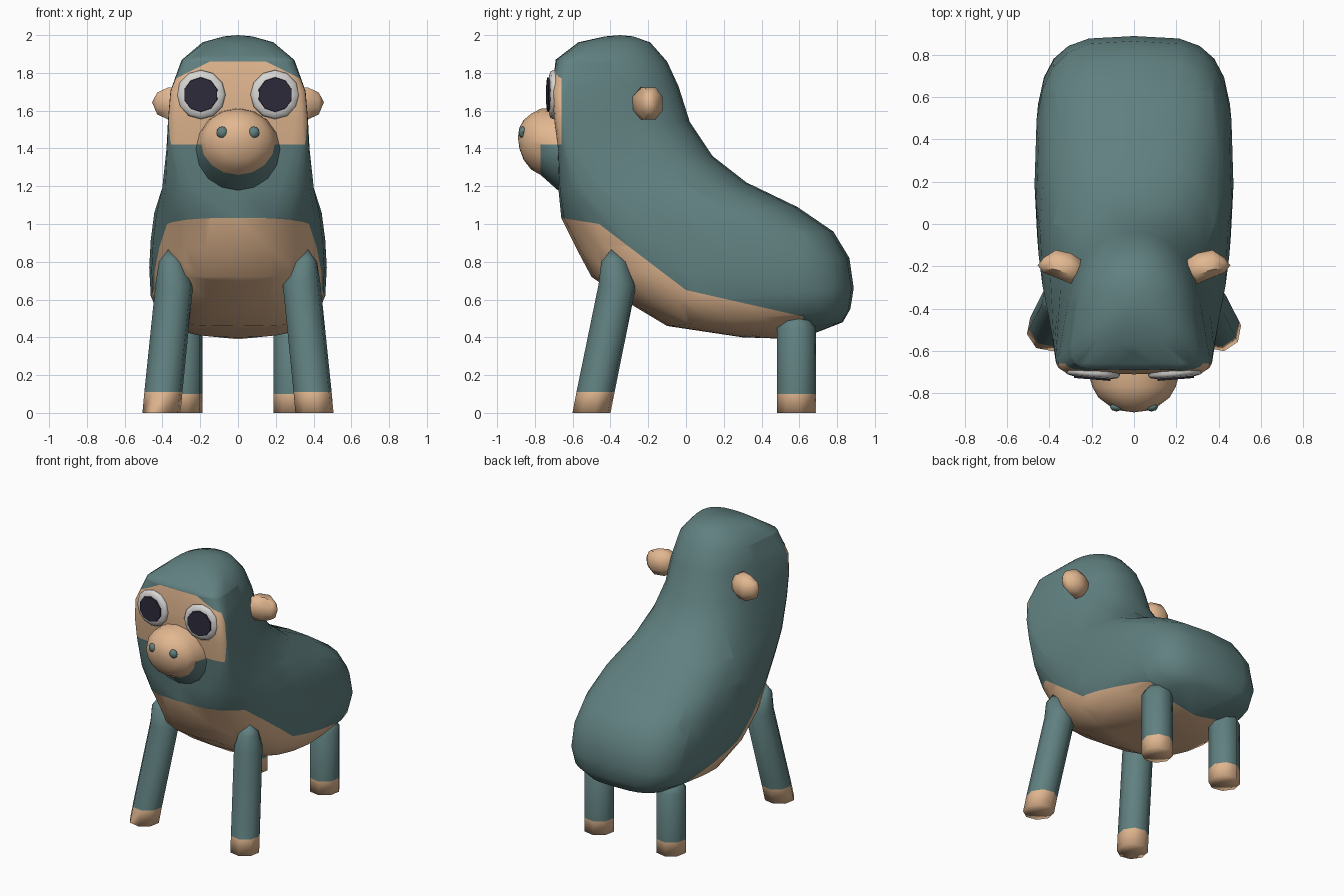
import bpy, bmesh, math
from mathutils import Vector, Matrix

if "Cube" in bpy.data.objects:
    bpy.data.objects.remove(bpy.data.objects["Cube"])

def material(name, rgb):
    m = bpy.data.materials.new(name)
    m.diffuse_color = (*rgb, 1)
    m.use_nodes = True
    m.node_tree.nodes["Principled BSDF"].inputs["Base Color"].default_value = m.diffuse_color
    return m

TEAL = material("teal fur", (0.118, 0.215, 0.215))
TAN = material("tan skin", (0.76, 0.475, 0.28))
WHITE = material("eye white", (0.68, 0.67, 0.65))
DARK = material("dark pupil", (0.027, 0.024, 0.045))

def finish(name, bm, mats, angle=50):
    bmesh.ops.recalc_face_normals(bm, faces=bm.faces[:])
    mesh = bpy.data.meshes.new(name)
    bm.to_mesh(mesh)
    bm.free()
    for m in mats:
        mesh.materials.append(m)
    ob = bpy.data.objects.new(name, mesh)
    bpy.context.collection.objects.link(ob)
    bpy.ops.object.select_all(action='DESELECT')
    bpy.context.view_layer.objects.active = ob
    ob.select_set(True)
    bpy.ops.object.shade_smooth_by_angle(angle=math.radians(angle))
    return ob

def loft(bm, rings, start, end):
    """Skin closed rings of points and close both ends with fans."""
    rows = [[bm.verts.new(p) for p in r] for r in rings]
    n = len(rows[0])
    for a, b in zip(rows, rows[1:]):
        for i in range(n):
            j = (i + 1) % n
            bm.faces.new((a[i], a[j], b[j], b[i]))
    for row, tip in ((rows[0], start), (rows[-1], end)):
        v = bm.verts.new(tip)
        for i in range(n):
            bm.faces.new((row[i], row[(i + 1) % n], v))

def cut(bm, co, no, where=lambda c: True):
    """Slice the faces chosen by their centre along a plane."""
    faces = [f for f in bm.faces if where(f.calc_center_median())]
    geom = set(faces)
    for f in faces:
        geom.update(f.edges)
        geom.update(f.verts)
    bmesh.ops.bisect_plane(bm, geom=list(geom), dist=1e-5, plane_co=co, plane_no=no)

# Body: slanted sections
# (front y, z, back y, z, half width, front and back squareness, narrowing to the back)
SECTIONS = [
    (-0.43, 1.993, -0.28, 1.993, 0.08, 2.3, 2.3, 0.1),
    (-0.57, 1.962, -0.19, 1.962, 0.205, 2.8, 2.3, 0.2),
    (-0.69, 1.87, -0.10, 1.86, 0.32, 5.5, 2.3, 0.28),
    (-0.71, 1.70, -0.04, 1.73, 0.375, 10, 2.4, 0.33),
    (-0.70, 1.56, 0.02, 1.54, 0.385, 11, 2.4, 0.3),
    (-0.68, 1.40, 0.14, 1.36, 0.392, 9, 2.5, 0.2),
    (-0.675, 1.18, 0.32, 1.22, 0.415, 4.5, 2.6, 0.08),
    (-0.66, 1.03, 0.59, 1.09, 0.443, 3.0, 2.8, 0),
    (-0.58, 0.87, 0.78, 0.96, 0.462, 2.7, 3.1, 0),
    (-0.50, 0.72, 0.865, 0.82, 0.47, 2.6, 3.4, 0),
    (-0.30, 0.58, 0.888, 0.66, 0.462, 2.6, 3.5, 0),
    (-0.10, 0.46, 0.87, 0.55, 0.415, 2.4, 3.6, 0),
    (0.30, 0.40, 0.83, 0.48, 0.28, 2.2, 3.1, 0),
]

def section(fy, fz, by, bz, w, pf, pb, taper, n=24):
    pts = []
    for i in range(n):
        a = 2 * math.pi * i / n
        c, s = math.cos(a), math.sin(a)
        p = pf if s > 0 else pb
        x = math.copysign(abs(c) ** (2 / p), c) if abs(c) > 1e-9 else 0
        t = math.copysign(abs(s) ** (2 / p), s) if abs(s) > 1e-9 else 0
        k = (1 - t) / 2
        pts.append((w * x * (1 - taper * k), fy + (by - fy) * k, fz + (bz - fz) * k))
    return pts

bm = bmesh.new()
loft(bm, [section(*s) for s in SECTIONS], (0, -0.35, 2.0), (0, 0.6, 0.39))

# Belly border, as a line in y and z that is sliced into the body
BORDER = [(-0.80, 1.055), (-0.46, 1.0), (0.0, 0.65), (0.62, 0.51)]
for y, z in BORDER[1:]:
    cut(bm, (0, y, z), (0, 1, 0), lambda c: c.z < 1.15)
for (y0, z0), (y1, z1) in zip(BORDER, BORDER[1:]):
    cut(bm, (0, y0, z0), (0, z0 - z1, y1 - y0), lambda c: y0 < c.y < y1 and c.z < 1.2)

# Face patch border: chin line, sides and a brow that slopes at both ends
front = lambda c: c.y < -0.45 and c.z > 1.2
cut(bm, (0, 0, 1.42), (0, 0, 1), front)
cut(bm, (0, 0, 1.86), (0, 0, 1), front)
cut(bm, (0, -0.658, 0), (0, 1, 0), front)
for s in (-1, 1):
    cut(bm, (0, 0, 1.935), (0.5 * s, 0, 1), lambda c: front(c) and c.x * s > 0)

def is_skin(c):
    for (y0, z0), (y1, z1) in zip(BORDER, BORDER[1:]):
        if y0 <= c.y < y1 and c.z < z0 + (z1 - z0) * (c.y - y0) / (y1 - y0):
            return True
    return c.y < -0.658 and 1.42 < c.z < min(1.86, 1.935 - 0.5 * abs(c.x))

for f in bm.faces:
    f.material_index = int(is_skin(f.calc_center_median()))
finish("body", bm, [TEAL, TAN], 70)

# Muzzle: blunt snout flaring into the face, with fur under the jaw
bm = bmesh.new()
MUZZLE = [(-0.60, 0.235, 0.23, 1.385), (-0.68, 0.222, 0.217, 1.397), (-0.77, 0.197, 0.175, 1.435),
          (-0.82, 0.168, 0.148, 1.436), (-0.86, 0.115, 0.105, 1.445), (-0.882, 0.06, 0.055, 1.455)]
loft(bm, [[(rx * math.cos(math.pi * k / 8), y, cz + rz * math.sin(math.pi * k / 8)) for k in range(16)]
          for y, rx, rz, cz in MUZZLE], (0, -0.60, 1.40), (0, -0.89, 1.46))
cut(bm, (0, 0, 1.42), (0, 0, 1), lambda c: c.y > -0.77)
for f in bm.faces:
    c = f.calc_center_median()
    f.material_index = int(c.y > -0.769 and c.z < 1.42)
finish("muzzle", bm, [TAN, TEAL])

def leg(name, rings, tip, tan_top):
    """Eight sided leg; rings are (x, y, z, radius)."""
    bm = bmesh.new()
    pts = [[(x + r * math.cos(math.pi * k / 4 + 0.2), y + r * math.sin(math.pi * k / 4 + 0.2), z)
            for k in range(8)] for x, y, z, r in rings]
    loft(bm, pts, (rings[0][0], rings[0][1], 0), tip)
    for f in bm.faces:
        f.material_index = int(f.calc_center_median().z < tan_top)
    finish(name, bm, [TEAL, TAN], 100)

# Ear rings: (distance from middle, y, radius in y, radius in z)
EAR = [(0.25, -0.22, 0.055, 0.065), (0.30, -0.21, 0.078, 0.093), (0.37, -0.188, 0.07, 0.092),
       (0.428, -0.195, 0.038, 0.062)]

for s, side in ((-1, "left"), (1, "right")):
    # Eyes: rounded white disc with a flat dark pupil plate
    place = Matrix.Translation((0.195 * s, -0.70, 1.685)) @ Matrix.Rotation(0.08 * s, 4, 'Z') \
        @ Matrix.Rotation(math.pi / 2, 4, 'X')
    bm = bmesh.new()
    ring = lambda r, z: [place @ Vector((r * math.cos(math.pi * k / 6), r * math.sin(math.pi * k / 6), z))
                         for k in range(12)]
    loft(bm, [ring(0.12, -0.03), ring(0.13, 0.005), ring(0.121, 0.019), ring(0.09, 0.026)],
         place @ Vector((0, 0, -0.03)), place @ Vector((0, 0, 0.026)))
    finish(side + "_eye", bm, [WHITE])
    bm = bmesh.new()
    bmesh.ops.create_cone(bm, cap_ends=True, segments=10, radius1=0.092, radius2=0.09, depth=0.009,
                          matrix=place @ Matrix.Translation((0, 0, 0.03)))
    finish(side + "_pupil", bm, [DARK], 30)

    # Nostrils
    bm = bmesh.new()
    bmesh.ops.create_uvsphere(bm, u_segments=8, v_segments=6, radius=1, matrix=
        Matrix.Translation((0.083 * s, -0.864, 1.485)) @ Matrix.Diagonal((0.031, 0.022, 0.031, 1)))
    finish(side + "_nostril", bm, [TEAL])

    # Ears
    bm = bmesh.new()
    loft(bm, [[(x * s, y + ry * math.cos(math.pi * k / 4 + 0.39), 1.638 + rz * math.sin(math.pi * k / 4 + 0.39))
               for k in range(8)] for x, y, ry, rz in EAR], (0.24 * s, -0.22, 1.638), (0.455 * s, -0.195, 1.645))
    finish(side + "_ear", bm, [TAN])

    # Legs
    leg(side + "_front_leg",
        [(0.405 * s, -0.50, 0, 0.103), (0.395 * s, -0.479, 0.11, 0.103), (0.337 * s, -0.363, 0.68, 0.102),
         (0.35 * s, -0.38, 0.80, 0.07)], (0.37 * s, -0.395, 0.865), 0.11)
    leg(side + "_back_leg",
        [(0.29 * s, 0.585, 0, 0.105), (0.29 * s, 0.585, 0.10, 0.105), (0.29 * s, 0.585, 0.45, 0.105),
         (0.29 * s, 0.585, 0.505, 0.07)], (0.29 * s, 0.585, 0.52), 0.10)
